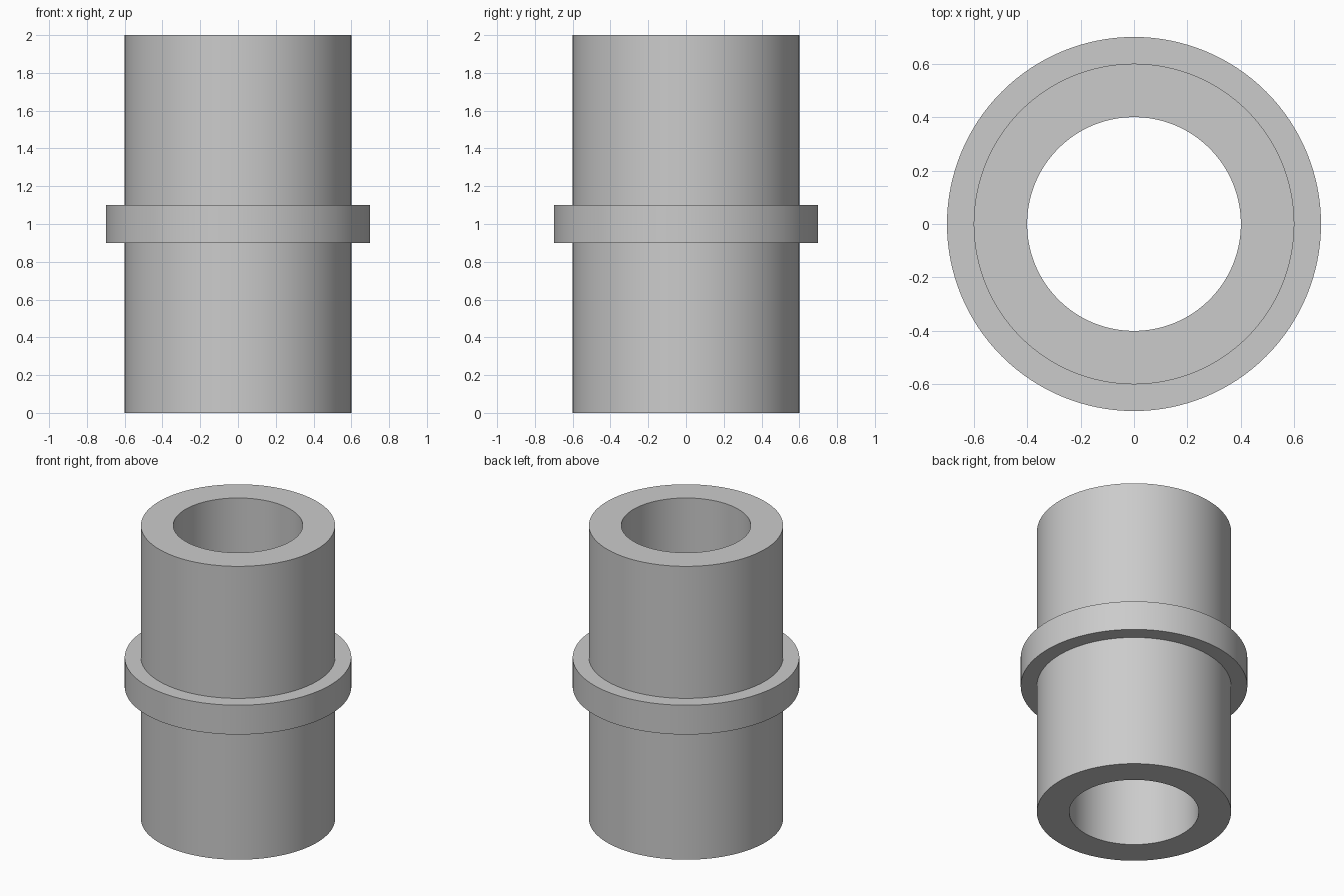
import bpy
import bmesh
import math

cube = bpy.data.objects.get("Cube")
if cube:
    bpy.data.objects.remove(cube, do_unlink=True)

SEGMENTS = 128

# Single plain grey for the whole fitting
grey = bpy.data.materials.new("plain_grey")
grey.use_nodes = True
colour = (0.6, 0.6, 0.6, 1)
grey.diffuse_color = colour
grey.node_tree.nodes["Principled BSDF"].inputs["Base Color"].default_value = colour


def lathe(name, profile):
    """Revolve a closed (radius, height) profile around z."""
    bm = bmesh.new()
    verts = [bm.verts.new((r, 0, z)) for r, z in profile]
    edges = [bm.edges.new((v, verts[(i + 1) % len(verts)])) for i, v in enumerate(verts)]
    bmesh.ops.spin(bm, geom=verts + edges, cent=(0, 0, 0), axis=(0, 0, 1),
                   angle=math.tau, steps=SEGMENTS, use_duplicate=False)
    bmesh.ops.remove_doubles(bm, verts=bm.verts, dist=0.0001)
    bmesh.ops.recalc_face_normals(bm, faces=bm.faces)
    mesh = bpy.data.meshes.new(name)
    bm.to_mesh(mesh)
    bm.free()
    mesh.materials.append(grey)
    obj = bpy.data.objects.new(name, mesh)
    bpy.context.collection.objects.link(obj)
    bpy.ops.object.select_all(action="DESELECT")
    obj.select_set(True)
    bpy.context.view_layer.objects.active = obj
    bpy.ops.object.shade_smooth_by_angle(angle=math.radians(30))
    return obj


# Hollow tube with a collar around its middle
BORE, WALL, COLLAR = 0.4, 0.6, 0.7
lathe("collared_tube", [
    (BORE, 0), (WALL, 0),
    (WALL, 0.9), (COLLAR, 0.9), (COLLAR, 1.1), (WALL, 1.1),
    (WALL, 2), (BORE, 2),
])
